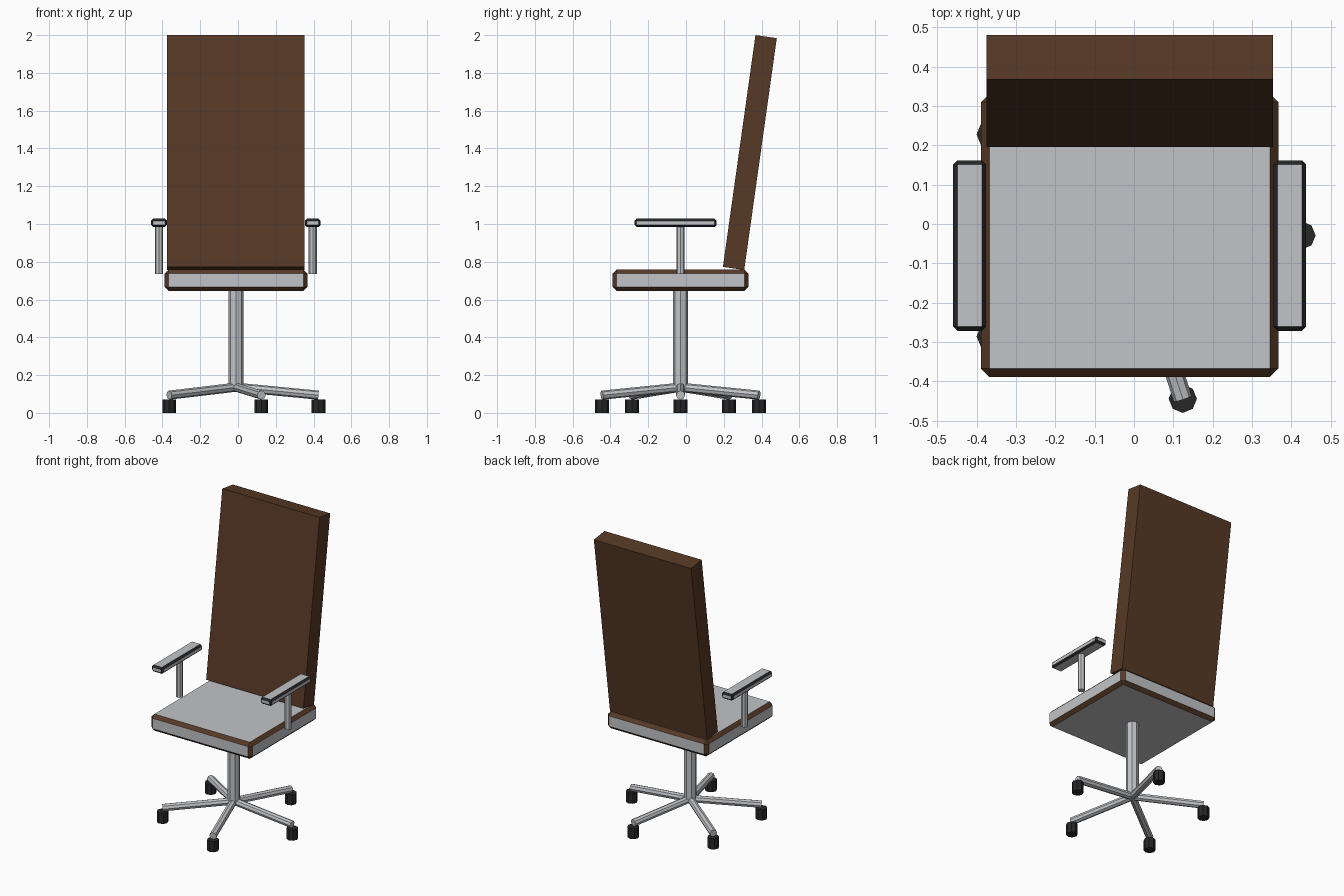
import bpy, bmesh, math
from mathutils import Vector, Matrix

cube = bpy.data.objects.get("Cube")
if cube:
    bpy.data.objects.remove(cube, do_unlink=True)

CX, CY = -0.011, -0.029  # pedestal axis


def material(name, rgb):
    mat = bpy.data.materials.new(name)
    mat.use_nodes = True
    mat.diffuse_color = (*rgb, 1)
    mat.node_tree.nodes["Principled BSDF"].inputs["Base Color"].default_value = (*rgb, 1)
    return mat


GREY = material("light_grey", (0.54, 0.55, 0.57))
BROWN = material("brown_leather", (0.095, 0.041, 0.019))
BLACK = material("black_trim", (0.02, 0.02, 0.022))


def finish(bm, name, mats):
    mesh = bpy.data.meshes.new(name)
    bm.to_mesh(mesh)
    bm.free()
    for mat in mats:
        mesh.materials.append(mat)
    obj = bpy.data.objects.new(name, mesh)
    bpy.context.collection.objects.link(obj)
    return obj


def box(name, centre, size, mats, bevel=0, tilt=0):
    """Box with optional chamfer; chamfer faces take the second material."""
    bm = bmesh.new()
    bmesh.ops.create_cube(bm, size=1)
    bmesh.ops.scale(bm, vec=size, verts=bm.verts)
    if bevel:
        bmesh.ops.bevel(bm, geom=bm.edges[:], offset=bevel, segments=1,
                        profile=0.5, affect='EDGES')
        bm.normal_update()
        for f in bm.faces:
            f.material_index = int(max(abs(c) for c in f.normal) < 0.95)
    obj = finish(bm, name, mats)
    obj.location = centre
    obj.rotation_euler.x = tilt
    return obj


def rod(name, start, end, radius, mat, sides=8, spin=0):
    """Faceted cylinder between two points."""
    a, b = Vector(start), Vector(end)
    d = b - a
    turn = d.to_track_quat('Z', 'Y').to_matrix().to_4x4()
    bm = bmesh.new()
    bmesh.ops.create_cone(bm, cap_ends=True, segments=sides, radius1=radius,
                          radius2=radius, depth=d.length,
                          matrix=turn @ Matrix.Rotation(spin, 4, 'Z'))
    obj = finish(bm, name, [mat])
    obj.location = (a + b) / 2
    return obj


# Seat cushion with brown piping on its chamfers
box("seat", (CX, CY, 0.702), (0.756, 0.72, 0.112), [GREY, BROWN], 0.021)

# Tall reclined backrest
box("backrest", (CX, 0.338, 1.3785), (0.728, 0.114, 1.239), [BROWN],
    tilt=math.radians(-8))

# Armrests and their posts
for side, sx in (("left", 1), ("right", -1)):
    x = CX + sx * 0.407
    box(side + "_armrest", (x, -0.055, 1.006), (0.084, 0.434, 0.044), [GREY, BLACK], 0.011)
    rod(side + "_armrest_post", (x, CY, 0.735), (x, CY, 0.99), 0.022, GREY)

# Pedestal column
rod("column", (CX, CY, 0.13), (CX, CY, 0.652), 0.04, GREY)

# Five-spoke base with casters
for i in range(5):
    ang = i * math.tau / 5
    x, y = CX + 0.437 * math.cos(ang), CY + 0.437 * math.sin(ang)
    rod(f"base_leg_{i + 1}", (CX, CY, 0.136), (x, y, 0.094), 0.024, GREY)
    rod(f"caster_{i + 1}", (x, y, 0), (x, y, 0.072), 0.036, BLACK)
